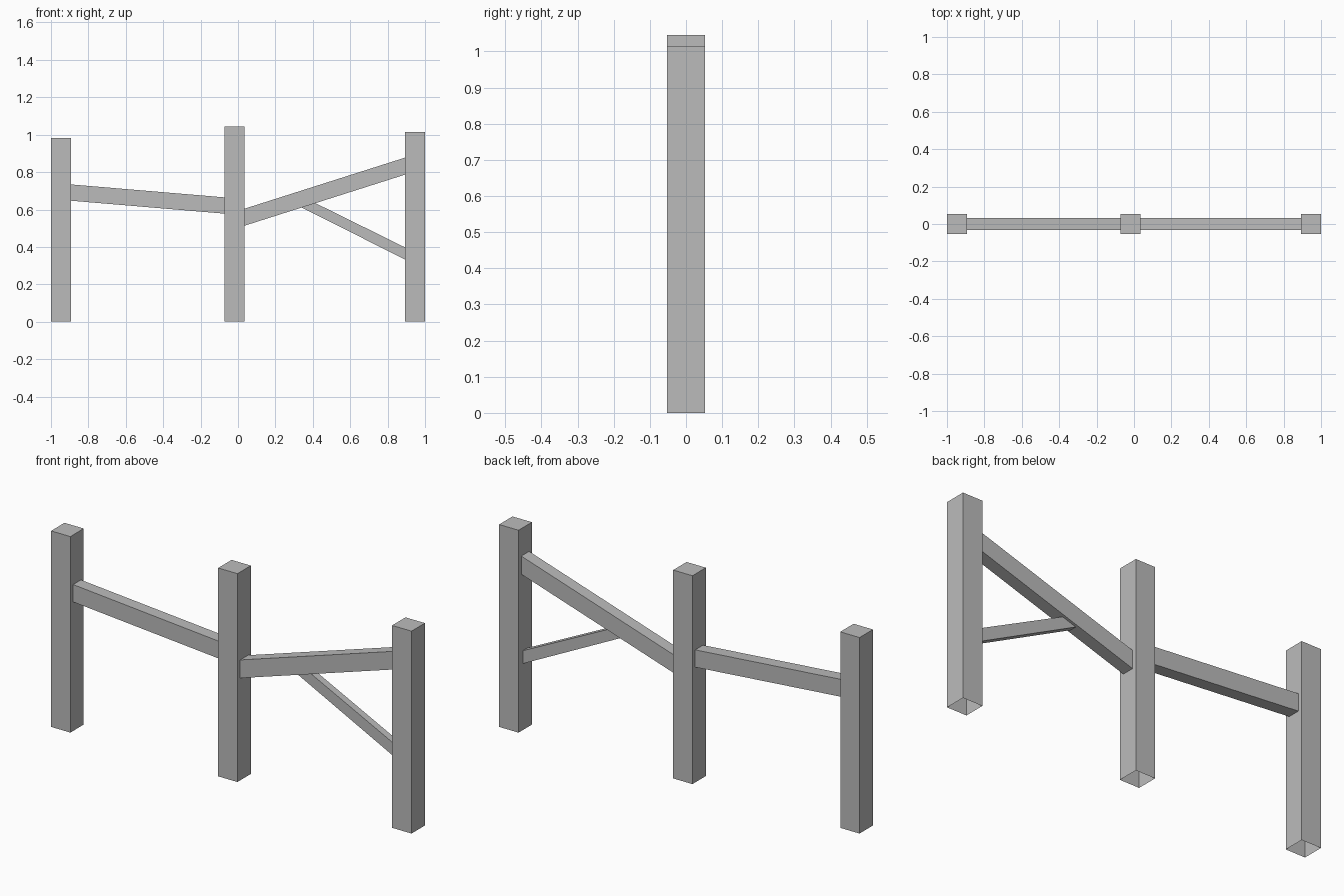
import bpy
import bmesh

cube = bpy.data.objects.get("Cube")
if cube:
    bpy.data.objects.remove(cube, do_unlink=True)

grey = bpy.data.materials.new("plain_grey")
grey.use_nodes = True
colour = (0.5, 0.5, 0.5, 1)
grey.diffuse_color = colour
grey.node_tree.nodes["Principled BSDF"].inputs["Base Color"].default_value = colour


def beam(name, outline, half_depth, open_bottom=False):
    """Extrude an outline of (x, z) points through the depth of the fence."""
    bm = bmesh.new()
    front = bm.faces.new([bm.verts.new((x, -half_depth, z)) for x, z in outline])
    new = bmesh.ops.extrude_face_region(bm, geom=[front], use_keep_orig=True)
    back = [g for g in new["geom"] if isinstance(g, bmesh.types.BMVert)]
    bmesh.ops.translate(bm, verts=back, vec=(0, 2 * half_depth, 0))
    bmesh.ops.recalc_face_normals(bm, faces=bm.faces)
    if open_bottom:
        under = [f for f in bm.faces if f.normal.z < -0.9]
        bmesh.ops.delete(bm, geom=under, context='FACES_ONLY')
    mesh = bpy.data.meshes.new(name)
    bm.to_mesh(mesh)
    bm.free()
    mesh.materials.append(grey)
    obj = bpy.data.objects.new(name, mesh)
    bpy.context.collection.objects.link(obj)
    return obj


# Upright posts, hollow underneath
for name, x0, x1, top in (("right_post", -1, -0.893, 0.983),
                          ("middle_post", -0.073, 0.034, 1.045),
                          ("left_post", 0.892, 1, 1.015)):
    beam(name, [(x0, 0), (x1, 0), (x1, top), (x0, top)], 0.053, True)

# Sloping rails, cut plumb against the posts
for name, x0, low0, x1, low1, height in (
        ("right_rail", -0.893, 0.647, -0.073, 0.578, 0.087),
        ("left_rail", 0.034, 0.513, 0.892, 0.786, 0.091)):
    beam(name, [(x0, low0), (x1, low1), (x1, low1 + height), (x0, low0 + height)], 0.031)

# Thin brace, mitred to the underside of the rail
beam("brace", [(0.34, 0.611), (0.892, 0.333), (0.892, 0.398), (0.414, 0.634)], 0.018)
